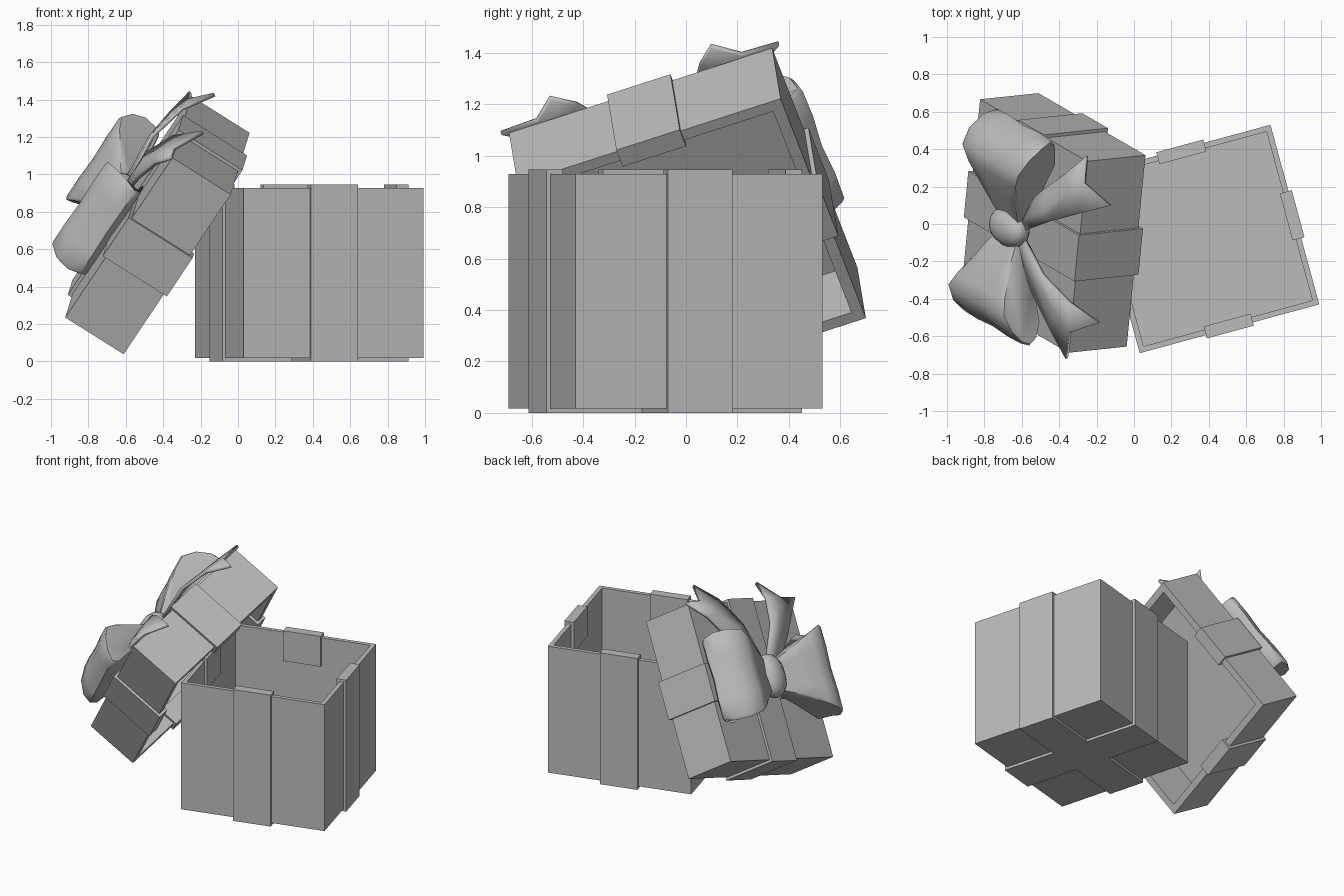
import bpy, bmesh, math
from mathutils import Vector, Matrix

cube = bpy.data.objects.get("Cube")
if cube:
    bpy.data.objects.remove(cube, do_unlink=True)

grey = bpy.data.materials.new("plain grey")
grey.use_nodes = True
grey.diffuse_color = (0.5, 0.5, 0.5, 1)
grey.node_tree.nodes["Principled BSDF"].inputs["Base Color"].default_value = (0.5, 0.5, 0.5, 1)


def finish(bm, name, frame, smooth=None):
    bmesh.ops.recalc_face_normals(bm, faces=bm.faces)
    mesh = bpy.data.meshes.new(name)
    bm.to_mesh(mesh)
    bm.free()
    mesh.materials.append(grey)
    if smooth:
        for p in mesh.polygons:
            p.use_smooth = True
        mesh.set_sharp_from_angle(angle=math.radians(smooth))
    obj = bpy.data.objects.new(name, mesh)
    obj.matrix_world = frame
    bpy.context.collection.objects.link(obj)
    return obj


def loft(bm, rings):
    """Skin a stack of closed rings and cap both ends."""
    rows = [[bm.verts.new(p) for p in ring] for ring in rings]
    n = len(rows[0])
    for a, b in zip(rows, rows[1:]):
        for i in range(n):
            j = (i + 1) % n
            bm.faces.new((a[i], a[j], b[j], b[i]))
    bm.faces.new(rows[0])
    bm.faces.new(rows[-1])


def mirror_y(obj):
    m = obj.modifiers.new("mirror", 'MIRROR')
    m.use_axis = (False, True, False)
    m.use_mirror_merge = False


def carton(name, frame, half, top, wall, flap):
    """Open square tray with ribbons wrapped round its base, sides and rim."""
    t = 0.018

    def square(r, z):
        return [(r, r, z), (-r, r, z), (-r, -r, z), (r, -r, z)]
    bm = bmesh.new()
    inner = half - wall
    loft(bm, [square(half, t), square(half, top), square(inner, top), square(inner, t + wall)])
    finish(bm, name + "_body", frame)

    # ribbon cross-section, extruded across its width and turned to each side
    lip = inner - t
    outline = [(0, 0), (half + t, 0), (half + t, top + t), (lip, top + t), (lip, top - flap),
               (inner, top - flap), (inner, top), (half, top), (half, t), (0, t)]
    bm = bmesh.new()
    for k in range(4):
        turn = Matrix.Rotation(k * math.pi / 2, 3, 'Z')
        loft(bm, [[turn @ Vector((r, y, z)) for r, z in outline] for y in (-0.13, 0.13)])
    finish(bm, name + "_ribbon", frame)


# Box standing on the ground
carton("box", Matrix.Translation((0.38, -0.08, 0)) @ Matrix.Rotation(math.radians(15.2), 4, 'Z'),
       0.4975, 0.928, 0.03, 0.2)

# Lid leaning on the box
up = Vector((0.53, -0.307, 0.79)).normalized()
normal = up.cross(Vector((0.092, 0.948, 0.304))).normalized()
side = normal.cross(up)
rim = Vector((-0.275, 0.022, 0.63))


def axes(x, y, z, origin):
    m = Matrix((x, y, z)).transposed().to_4x4()
    m.translation = origin
    return m


carton("lid", axes(up, -side, -normal, rim + normal * 0.388), 0.54, 0.388, 0.045, 0.12)
bow = axes(up, side, normal, rim)

# Bow loops: side outline as (distance, height, half width)
outline = [(0.05, 0.48, 0.11), (0.2, 0.56, 0.18), (0.32, 0.62, 0.24), (0.4, 0.64, 0.28),
           (0.49, 0.59, 0.3), (0.56, 0.51, 0.3), (0.585, 0.44, 0.28), (0.55, 0.405, 0.28),
           (0.45, 0.4, 0.29), (0.25, 0.4, 0.19), (0.05, 0.42, 0.11)]
mid_v, mid_w = 0.34, 0.5
rings = []
for s, shrink in ((-1, 0.93), (-0.94, 0.99), (-0.5, 1), (0, 0.96), (0.5, 1), (0.94, 0.99), (1, 0.93)):
    rings.append([(s * h, mid_v + (v - mid_v) * shrink, mid_w + (w - mid_w) * shrink)
                  for v, w, h in outline])
bm = bmesh.new()
loft(bm, rings)
mirror_y(finish(bm, "bow_loops", bow, 50))

# Bow tails with notched ends, drooping over the lid edge
rows = [[(0.08, 0.0, 0.44), (0.07, 0.05, 0.45), (0.04, 0.1, 0.44)],
        [(0.36, 0.15, 0.46), (0.33, 0.21, 0.46), (0.27, 0.3, 0.44)],
        [(0.55, 0.25, 0.4), (0.46, 0.33, 0.42), (0.43, 0.44, 0.42)],
        [(0.685, 0.33, 0.29), (0.55, 0.42, 0.38), (0.545, 0.57, 0.38)]]
bm = bmesh.new()
grid = [[bm.verts.new(p) for p in row] for row in rows]
for a, b in zip(grid, grid[1:]):
    for i in range(2):
        bm.faces.new((a[i], a[i + 1], b[i + 1], b[i]))
tails = finish(bm, "bow_tails", bow, 40)
thick = tails.modifiers.new("thickness", 'SOLIDIFY')
thick.thickness = 0.022
thick.offset = 0
mirror_y(tails)

# Rounded knot
bm = bmesh.new()
bmesh.ops.create_cube(bm, size=1)
bmesh.ops.scale(bm, vec=(0.36, 0.24, 0.2), verts=bm.verts)
bmesh.ops.translate(bm, vec=(0, 0, 0.465), verts=bm.verts)
knot = finish(bm, "bow_knot", bow, 180)
knot.modifiers.new("rounding", 'SUBSURF').levels = 2
